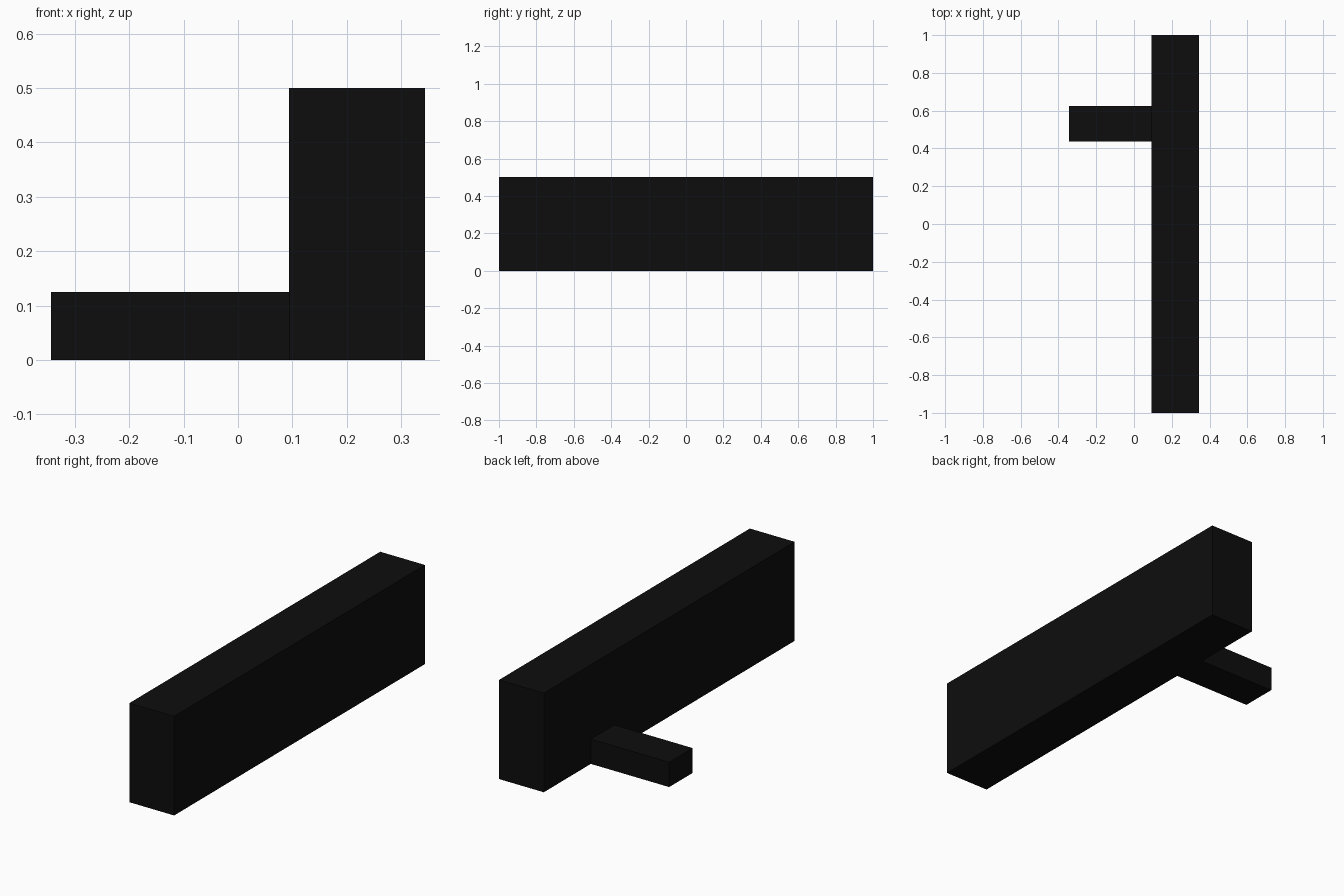
import bpy
import bmesh
from mathutils import Vector

if "Cube" in bpy.data.objects:
    bpy.data.objects.remove(bpy.data.objects["Cube"])

# Single near-black colour
black = bpy.data.materials.new("black")
black.diffuse_color = (0.004, 0.004, 0.004, 1)
black.use_nodes = True
black.node_tree.nodes["Principled BSDF"].inputs["Base Color"].default_value = black.diffuse_color


def box(name, low, high):
    """Flat-shaded box between two opposite corners."""
    low, high = Vector(low), Vector(high)
    bm = bmesh.new()
    bmesh.ops.create_cube(bm, size=1)
    bmesh.ops.scale(bm, vec=high - low, verts=bm.verts)
    bmesh.ops.translate(bm, vec=(low + high) / 2, verts=bm.verts)
    mesh = bpy.data.meshes.new(name)
    bm.to_mesh(mesh)
    bm.free()
    mesh.materials.append(black)
    obj = bpy.data.objects.new(name, mesh)
    bpy.context.collection.objects.link(obj)
    return obj


# Long upright body
box("main_body", (0.09375, -1, 0), (0.34375, 1, 0.5))

# Low arm sticking out of the left side near the back
box("side_arm", (-0.34375, 0.4375, 0), (0.09375, 0.625, 0.125))
